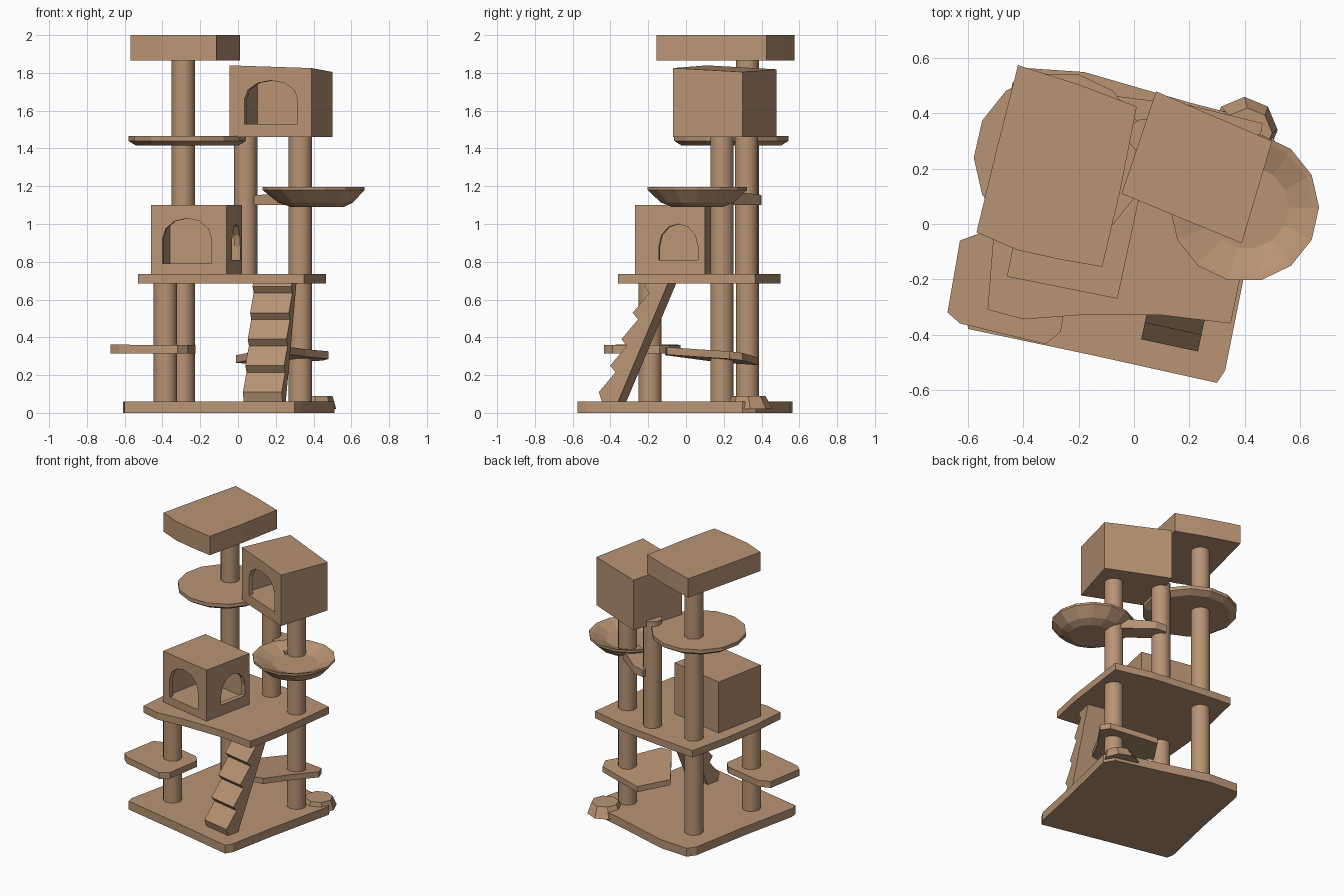
import bpy, bmesh, math
from mathutils import Vector

if "Cube" in bpy.data.objects:
    bpy.data.objects.remove(bpy.data.objects["Cube"])

tan = bpy.data.materials.new("tan_plush")
tan.diffuse_color = (0.48, 0.295, 0.175, 1)
tan.use_nodes = True
tan.node_tree.nodes["Principled BSDF"].inputs["Base Color"].default_value = tan.diffuse_color


def finish(name, bm, smooth=False):
    bmesh.ops.recalc_face_normals(bm, faces=bm.faces[:])
    me = bpy.data.meshes.new(name)
    bm.to_mesh(me)
    bm.free()
    me.materials.append(tan)
    ob = bpy.data.objects.new(name, me)
    bpy.context.collection.objects.link(ob)
    if smooth:
        bpy.ops.object.select_all(action='DESELECT')
        ob.select_set(True)
        bpy.context.view_layer.objects.active = ob
        bpy.ops.object.shade_smooth_by_angle(angle=math.radians(35))
    return ob


def loft(name, rings, smooth=False):
    """Skin between closed rings of 3D points, capped at both ends."""
    bm = bmesh.new()
    vs = [[bm.verts.new(p) for p in r] for r in rings]
    n = len(vs[0])
    for a, b in zip(vs, vs[1:]):
        for i in range(n):
            j = (i + 1) % n
            bm.faces.new((a[i], a[j], b[j], b[i]))
    bm.faces.new(vs[0])
    bm.faces.new(vs[-1])
    return finish(name, bm, smooth)


def prism(name, pts, z0, z1):
    """Vertical slab; z0 and z1 are heights or functions of x, y."""
    f0 = z0 if callable(z0) else (lambda x, y: z0)
    f1 = z1 if callable(z1) else (lambda x, y: z1)
    return loft(name, [[(x, y, f0(x, y)) for x, y in pts],
                       [(x, y, f1(x, y)) for x, y in pts]])


def circle(cx, cy, r, z, n=14, off=0.0):
    return [(cx + r * math.cos(off + 2 * math.pi * i / n),
             cy + r * math.sin(off + 2 * math.pi * i / n), z) for i in range(n)]


def arch_cutter(p, q, a, b, zb, zs, zt, depth):
    """Arched tunnel through wall p-q, between fractions a and b of its length."""
    p, q = Vector(p), Vector(q)
    d = (q - p).normalized()
    inward = Vector((-d.y, d.x))
    l, r = p.lerp(q, a), p.lerp(q, b)
    mid, half = (l + r) / 2, (r - l).length / 2
    prof = [(-half, zb), (half, zb)]
    prof += [(half * math.cos(t), zs + (zt - zs) * math.sin(t))
             for t in [math.pi * i / 6 for i in range(7)]]
    rings = []
    for k in (-0.05, depth):
        rings.append([((mid + d * u + inward * k).x, (mid + d * u + inward * k).y, z)
                      for u, z in prof])
    return loft("arch_cutter", rings)


def house(name, pts, z0, z1, z1f, doors):
    ob = prism(name, pts, z0, z1f)
    c = sum((Vector(p) for p in pts), Vector((0, 0))) / len(pts)
    inner = [tuple(c + (Vector(p) - c) * 0.84) for p in pts]
    cutters = [prism("room_cutter", inner, doors[0][4], z1 - 0.05)]
    cutters += [arch_cutter(*d, 0.1) for d in doors]
    for c in cutters:
        c.hide_render = True
        m = ob.modifiers.new("cut", 'BOOLEAN')
        m.operation, m.solver, m.object = 'DIFFERENCE', 'EXACT', c
    bpy.context.view_layer.update()
    dg = bpy.context.evaluated_depsgraph_get()
    me = bpy.data.meshes.new_from_object(ob.evaluated_get(dg))
    ob.modifiers.clear()
    ob.data = me
    for c in cutters:
        bpy.data.objects.remove(c)


# base board and the low lump at its back right
prism("base", [(-0.60, -0.38), (-0.15, -0.475), (0.30, -0.575), (0.33, -0.53),
               (0.40, -0.18), (0.51, 0.30), (0.47, 0.37), (0.2, 0.44),
               (-0.18, 0.55), (-0.40, 0.565), (-0.44, 0.51), (-0.52, 0.08), (-0.61, -0.33)],
      0.0, 0.06)
loft("base_lump", [circle(0.40, 0.34, 0.12, 0.02, 8), circle(0.41, 0.33, 0.09, 0.09, 8)])

# middle platform
prism("middle_platform", [(-0.53, -0.31), (-0.40, -0.345), (-0.2, -0.33), (0.1, -0.33),
                          (0.35, -0.36), (0.40, -0.12), (0.465, 0.365), (0.2, 0.43),
                          (-0.2, 0.48), (-0.40, 0.50), (-0.47, 0.2), (-0.51, -0.06)],
      0.685, 0.735)

# posts
for name, x, y, z0, z1 in [("back_left_post", -0.29, 0.325, 0.03, 1.90),
                           ("back_middle_post", 0.04, 0.32, 0.70, 1.50),
                           ("right_post", 0.33, 0.19, 0.03, 1.50),
                           ("front_left_post", -0.385, -0.19, 0.03, 0.72)]:
    loft(name, [circle(x, y, 0.062, z0, 14), circle(x, y, 0.062, z1, 14)], True)

# low side shelves
prism("left_shelf", [(-0.675, -0.32), (-0.63, -0.36), (-0.32, -0.435), (-0.265, -0.39),
                     (-0.225, -0.14), (-0.27, -0.09), (-0.55, -0.03), (-0.63, -0.06)],
      0.315, lambda x, y: 0.36 + 0.03 * (x + 0.45) * -0.2)
prism("right_shelf", [(-0.01, 0.19), (0.19, -0.11), (0.27, -0.10), (0.36, 0.06), (0.48, 0.23),
                      (0.45, 0.30), (0.29, 0.34), (0.12, 0.38)],
      lambda x, y: 0.285 + 0.05 * x - 0.10 * y,
      lambda x, y: 0.325 + 0.05 * x - 0.10 * y)

# stepped ramp
ang = math.radians(12)
prof = [(0.07, 0.05), (-0.01, 0.05)]
for k in range(4):
    s, z = 0.061 * k, 0.14 * k
    prof += [(s - 0.03, 0.11 + z), (s + 0.06, 0.215 + z)]
prof += [(0.215, 0.67), (0.24, 0.70), (0.35, 0.70)]
rings = []
for w in (-0.105, 0.105):
    rings.append([(0.135 + w * math.cos(ang) + s * math.sin(ang),
                   -0.41 - w * math.sin(ang) + s * math.cos(ang), z) for s, z in prof])
loft("ramp", rings)

# lower house with front and right doorways
low = [(-0.46, -0.19), (-0.06, -0.27), (0.02, 0.10), (-0.385, 0.18)]
house("lower_house", low, 0.73, 1.10, 1.10,
      [(low[0], low[1], 0.15, 0.80, 0.79, 0.92, 1.03),
       (low[1], low[2], 0.34, 0.90, 0.81, 0.88, 1.00)])

# upper house with front doorway
up = [(-0.045, 0.11), (0.39, -0.07), (0.50, 0.30), (0.08, 0.48)]
house("upper_house", up, 1.46, 1.82, lambda x, y: 1.842 - 0.05 * x - 0.04 * y,
      [(up[0], up[1], 0.18, 0.83, 1.53, 1.66, 1.76)])

# round platform
loft("round_platform", [circle(-0.27, 0.24, 0.27, 1.415, 14), circle(-0.27, 0.24, 0.31, 1.44, 14),
                        circle(-0.27, 0.24, 0.31, 1.465, 14)])

# hanging bowl and its bracket
bowl = loft("bowl", [circle(0.42, 0.06, 0.14, 1.09), circle(0.41, 0.06, 0.20, 1.115),
                     circle(0.40, 0.06, 0.27, 1.18), circle(0.40, 0.06, 0.27, 1.195),
                     circle(0.40, 0.06, 0.25, 1.19), circle(0.41, 0.06, 0.15, 1.15)])
prism("bowl_bracket", [(0.28, 0.13), (0.36, 0.22), (0.14, 0.39), (0.06, 0.40), (0.04, 0.31)],
      lambda x, y: 1.10, lambda x, y: 1.145 + 0.08 * x)

# top bed
prism("top_bed", [(-0.57, -0.03), (-0.42, -0.095), (-0.27, -0.128), (-0.115, -0.155),
                  (-0.05, 0.12), (0.01, 0.425), (-0.2, 0.505), (-0.42, 0.575), (-0.50, 0.26)],
      1.865, 2.0)
